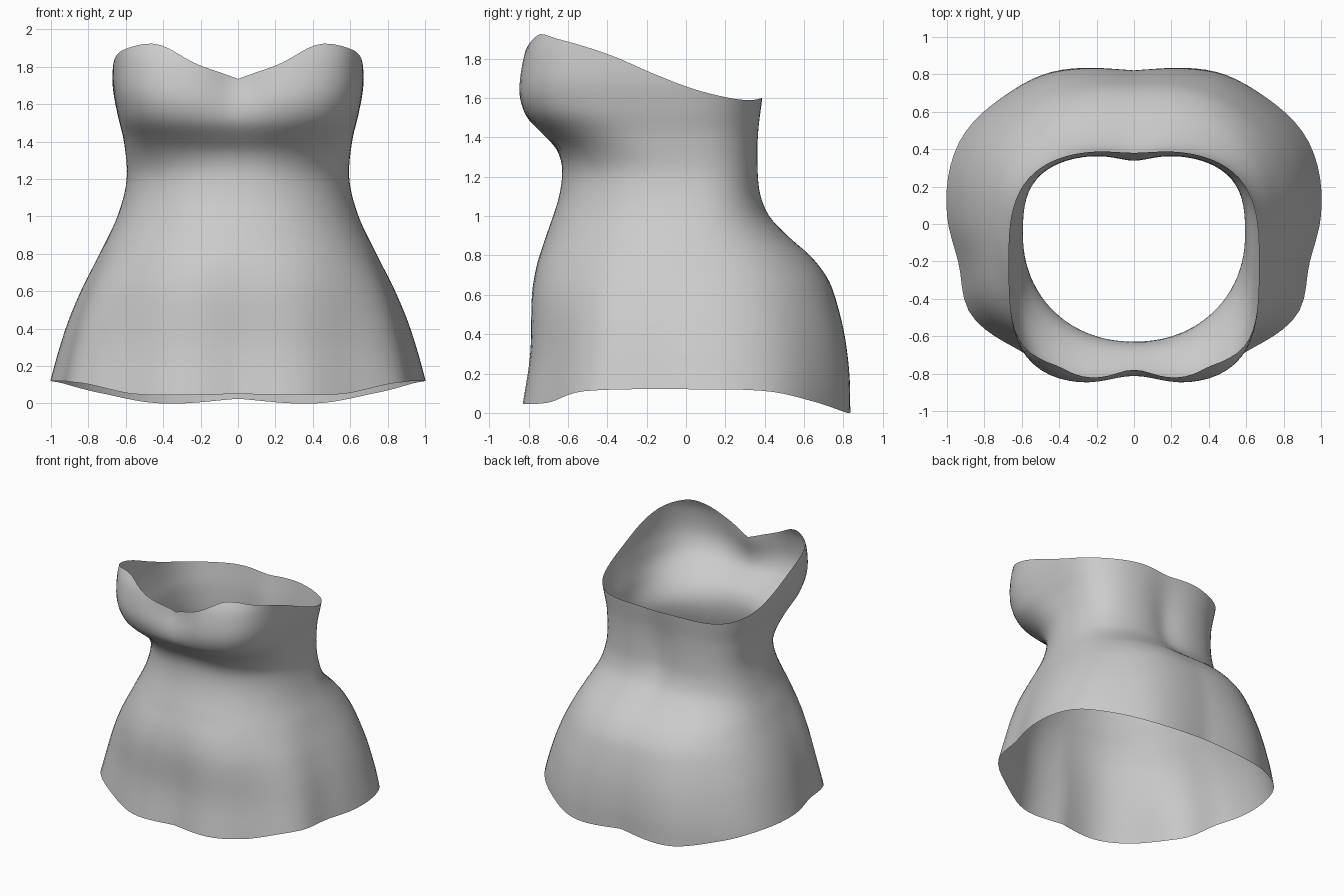
import bpy
import bmesh
from math import sin, cos, pi, radians, exp

cube = bpy.data.objects.get("Cube")
if cube:
    bpy.data.objects.remove(cube, do_unlink=True)


def curve(points):
    """Smooth function through (position, value) points."""
    xs = [p[0] for p in points]
    ys = [p[1] for p in points]
    last = len(xs) - 1
    slopes = []
    for i in range(last + 1):
        a, b = max(i - 1, 0), min(i + 1, last)
        slopes.append((ys[b] - ys[a]) / (xs[b] - xs[a]))

    def value(x):
        x = min(max(x, xs[0]), xs[-1])
        i = 0
        while i < last - 1 and x > xs[i + 1]:
            i += 1
        h = xs[i + 1] - xs[i]
        t = (x - xs[i]) / h
        u = 1 - t
        return (u * u * (1 + 2 * t) * ys[i] + t * t * (3 - 2 * t) * ys[i + 1]
                + h * t * u * (u * slopes[i] - t * slopes[i + 1]))
    return value


# Body profiles against height
half_width = curve([(0, 1.02), (.12, 1), (.4, .92), (.6, .84), (.8, .74), (1, .645),
                    (1.2, .595), (1.4, .61), (1.55, .645), (1.7, .67), (1.92, .665)])
front = curve([(0, .83), (.3, .79), (.6, .785), (.75, .76), (.9, .71), (1.1, .645),
               (1.25, .63), (1.35, .665), (1.42, .735), (1.5, .815), (1.6, .855),
               (1.7, .855), (1.85, .82), (1.92, .78)])
back = curve([(0, .82), (.2, .82), (.4, .8), (.6, .755), (.7, .715), (.8, .64),
              (.9, .53), (1, .435), (1.1, .39), (1.2, .375), (1.4, .375), (1.6, .395)])
centre = curve([(0, .05), (.6, .04), (1.2, -.05), (1.5, -.12), (1.9, -.14)])
front_square = curve([(0, 2.5), (.6, 2.4), (1.2, 2.1), (1.4, 2.6), (1.55, 3.4), (1.9, 4)])
back_square = curve([(0, 2.5), (.9, 2.4), (1.2, 3), (1.6, 3)])

# Edges and hem folds against the angle from the front, in degrees
neckline = curve([(0, 1.735), (17, 1.81), (35, 1.92), (49, 1.9), (67, 1.83), (90, 1.71),
                  (109, 1.63), (129, 1.59), (157, 1.6), (180, 1.59)])
hem = curve([(0, .05), (36, .05), (56, .11), (90, .12), (111, .11), (128, .06),
             (152, 0), (180, .025)])
folds = curve([(0, -.02), (19, .02), (40, -.035), (59, .005), (74, -.045), (90, 0),
               (110, .01), (130, 0), (152, .04), (180, 0)])


def dress_point(angle, z):
    """Point on the dress; angle runs from the front round to the left."""
    side = min(angle, 2 * pi - angle) * 180 / pi
    c, s = abs(cos(angle)), abs(sin(angle))
    mid = centre(z)
    if cos(angle) > 0:
        depth, n = front(z) + mid, front_square(z)
    else:
        depth, n = back(z) - mid, back_square(z)
    r = ((s / half_width(z)) ** n + (c / depth) ** n) ** (-1 / n)
    fade = max(0, 1 - z / .85)
    r *= 1 + folds(side) * fade ** 0.8
    # Hollow between the cups and along the spine
    r -= .07 * exp(-(side / 13) ** 2) * exp(-((z - 1.72) / .18) ** 2)
    r -= .035 * exp(-((180 - side) / 18) ** 2) * exp(-((z - 1.2) / .4) ** 2)
    return r * sin(angle), mid - r * cos(angle), z


# Dress shell, open at the neckline and hem
SEGMENTS, ROWS = 96, 56
bm = bmesh.new()
rings = []
for row in range(ROWS + 1):
    ring = []
    for k in range(SEGMENTS):
        angle = 2 * pi * k / SEGMENTS
        side = min(angle, 2 * pi - angle) * 180 / pi
        low, high = hem(side), neckline(side)
        ring.append(bm.verts.new(dress_point(angle, low + (high - low) * row / ROWS)))
    rings.append(ring)
for lower, upper in zip(rings, rings[1:]):
    for k in range(SEGMENTS):
        j = (k + 1) % SEGMENTS
        bm.faces.new((lower[k], lower[j], upper[j], upper[k]))

mesh = bpy.data.meshes.new("dress")
bm.to_mesh(mesh)
bm.free()
dress = bpy.data.objects.new("dress", mesh)
bpy.context.collection.objects.link(dress)

# Plain grey cloth
grey = (.6, .6, .6, 1)
cloth = bpy.data.materials.new("grey cloth")
cloth.use_nodes = True
cloth.diffuse_color = grey
cloth.node_tree.nodes["Principled BSDF"].inputs["Base Color"].default_value = grey
mesh.materials.append(cloth)

bpy.context.view_layer.objects.active = dress
dress.select_set(True)
bpy.ops.object.shade_smooth_by_angle(angle=radians(60))
